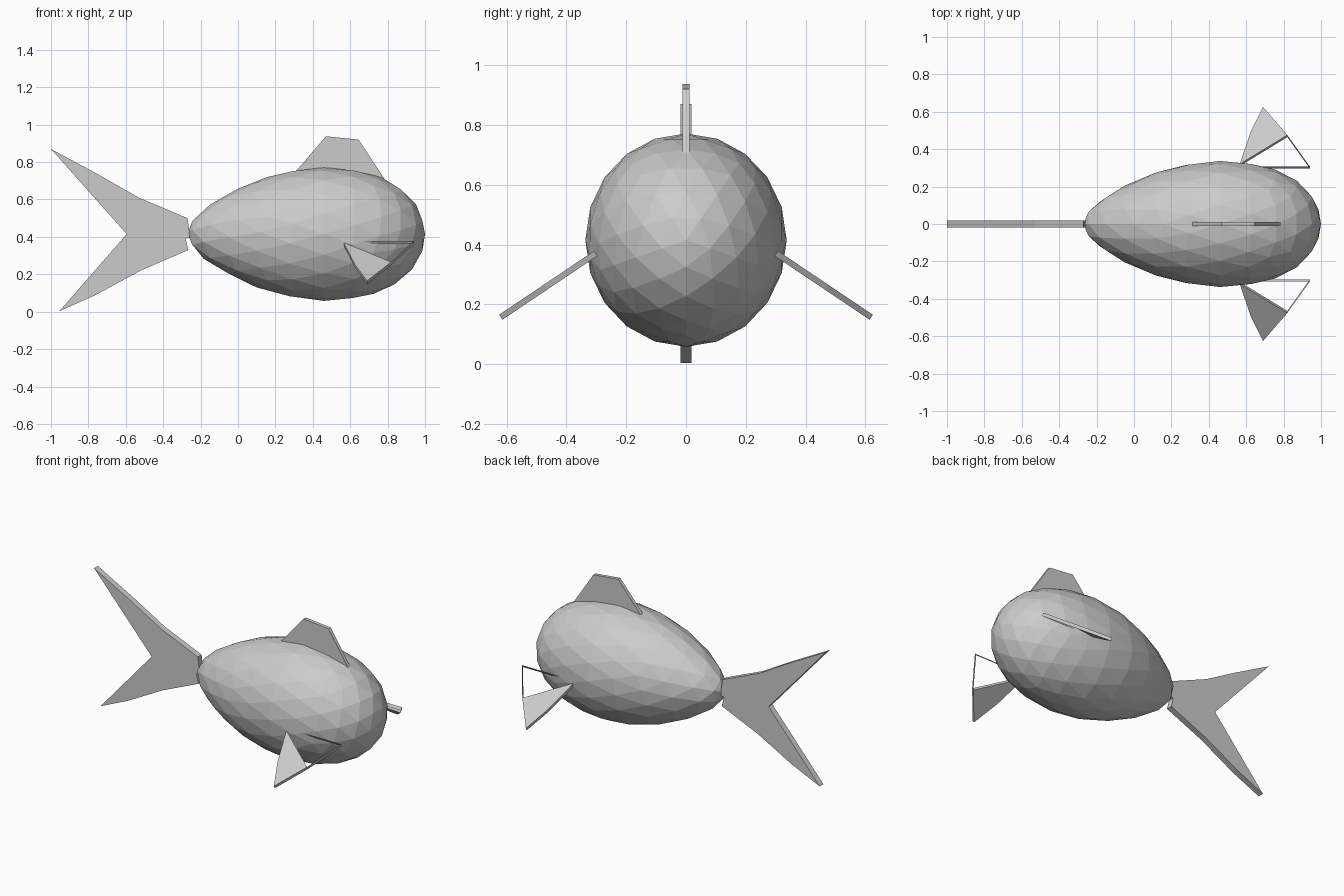
import bpy, bmesh, math
from mathutils import Vector, Matrix

if "Cube" in bpy.data.objects:
    bpy.data.objects.remove(bpy.data.objects["Cube"])

def finish(bm, name):
    bmesh.ops.recalc_face_normals(bm, faces=bm.faces)
    me = bpy.data.meshes.new(name)
    bm.to_mesh(me)
    bm.free()
    ob = bpy.data.objects.new(name, me)
    bpy.context.collection.objects.link(ob)
    return ob

def add_plate(bm, pts, offset):
    """Closed slab: polygon pts shifted by -offset and +offset."""
    lo = [bm.verts.new(Vector(p) - offset) for p in pts]
    hi = [bm.verts.new(Vector(p) + offset) for p in pts]
    bm.faces.new(lo)
    bm.faces.new(hi[::-1])
    for i in range(len(pts)):
        j = (i + 1) % len(pts)
        bm.faces.new((lo[i], lo[j], hi[j], hi[i]))

def upright_fin(name, outline, half):
    bm = bmesh.new()
    add_plate(bm, [(x, 0, z) for x, z in outline], Vector((0, half, 0)))
    return finish(bm, name)

# Faceted egg-shaped body, tapering to the tail
bm = bmesh.new()
bmesh.ops.create_icosphere(bm, subdivisions=3, radius=1,
                           matrix=Matrix.Rotation(math.pi / 2, 4, 'Y'))
for v in bm.verts:
    u = v.co.x
    taper = 1 - 0.22 * u * u if u < 0 else 1
    v.co = Vector((0.46 + 0.635 * u - 0.095 * u * u,
                   0.337 * taper * v.co.y,
                   0.415 + 0.357 * taper * v.co.z))
finish(bm, "body")

# Forked tail fin
upright_fin("tail_fin", [(-1, .87), (-.74, .73), (-.53, .61), (-.27, .50), (-.26, .43),
                         (-.19, .415), (-.28, .39), (-.265, .33), (-.52, .22),
                         (-.76, .09), (-.955, .003), (-.595, .415)], .019)

# Dorsal fin, root sunk in the back
upright_fin("dorsal_fin", [(.30, .74), (.47, .938), (.645, .92), (.79, .70),
                           (.68, .68), (.40, .70)], .011)

# Pectoral fins: solid outer blade plus an open rim at the front
tilt = Vector((0, .558, .83)) * .01
def on_slope(x, y):
    return Vector((x, y, .372 - .672 * (y - .30)))

for side, label in ((1, "left"), (-1, "right")):
    bm = bmesh.new()
    add_plate(bm, [on_slope(*p) for p in ((.565, .315), (.625, .49), (.69, .62), (.82, .47))], tilt)
    rim = [on_slope(*p) for p in ((.82, .47), (.94, .302), (.69, .302), (.565, .315))]
    for a, b in zip(rim, rim[1:]):
        bm.faces.new([bm.verts.new(c) for c in (a - tilt, b - tilt, b + tilt, a + tilt)])
    for v in bm.verts:
        v.co.y *= side
    finish(bm, "pectoral_fin_" + label)
